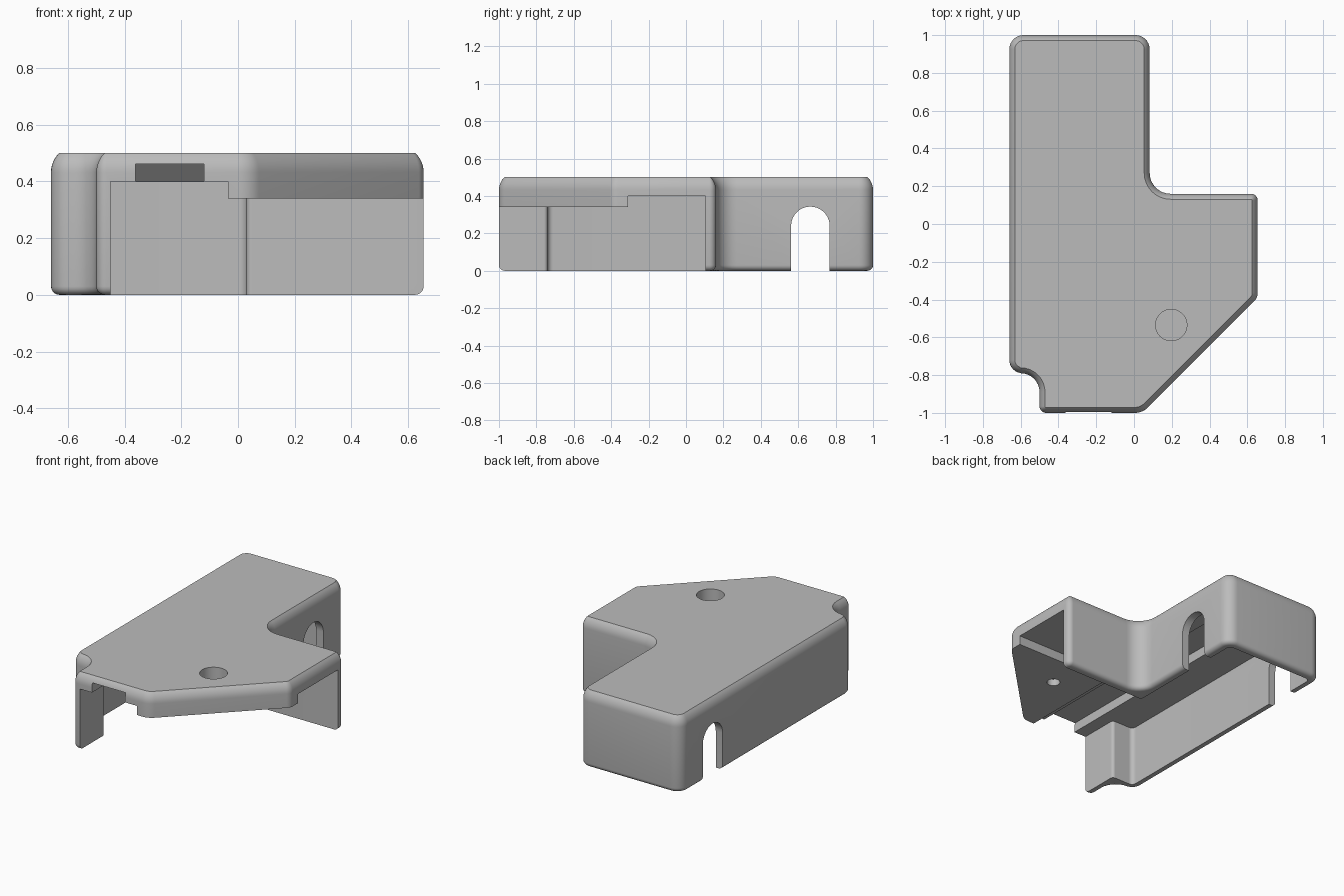
import bpy, bmesh, math
from mathutils import Vector

cube = bpy.data.objects.get("Cube")
if cube:
    bpy.data.objects.remove(cube)

grey = bpy.data.materials.new("plain grey")
grey.use_nodes = True
grey.diffuse_color = (0.5, 0.5, 0.5, 1)
grey.node_tree.nodes["Principled BSDF"].inputs["Base Color"].default_value = grey.diffuse_color


def rounded(corners, inset=0.0, steps=8):
    """Clockwise outline of (x, y, radius) corners, moved inward and rounded."""
    out = []
    n = len(corners)
    for i, (x, y, r) in enumerate(corners):
        p = Vector((x, y))
        a = (p - Vector(corners[i - 1][:2])).normalized()
        b = (Vector(corners[(i + 1) % n][:2]) - p).normalized()
        na, nb = Vector((a.y, -a.x)), Vector((b.y, -b.x))
        turn = a.x * b.y - a.y * b.x
        p = p + (na + nb) * inset / (1 + na.dot(nb))
        side = 1 if turn < 0 else -1
        r = max(r - side * inset, 0.004)
        centre = p + (na + nb) * side * r / (1 + na.dot(nb))
        start = -na * side
        angle = math.atan2(turn, a.dot(b))
        for k in range(steps + 1):
            t = angle * k / steps
            c, s = math.cos(t), math.sin(t)
            out.append(centre + r * Vector((start.x * c - start.y * s,
                                            start.x * s + start.y * c)))
    return out


def loft(name, rings):
    """Closed solid through rings that all have the same number of points."""
    bm = bmesh.new()
    loops = [[bm.verts.new(p) for p in ring] for ring in rings]
    n = len(loops[0])
    for low, high in zip(loops, loops[1:]):
        for i in range(n):
            j = (i + 1) % n
            bm.faces.new((low[i], low[j], high[j], high[i]))
    bm.faces.new(loops[0])
    bm.faces.new(loops[-1])
    bmesh.ops.recalc_face_normals(bm, faces=bm.faces)
    mesh = bpy.data.meshes.new(name)
    bm.to_mesh(mesh)
    bm.free()
    obj = bpy.data.objects.new(name, mesh)
    bpy.context.collection.objects.link(obj)
    mesh.materials.append(grey)
    return obj


def along_x(name, profile, x0, x1):
    return loft(name, [[(x, y, z) for y, z in profile] for x in (x0, x1)])


def disc(x, y, r, z0, z1, name):
    ring = [(x + r * math.cos(t * math.tau / 48), y + r * math.sin(t * math.tau / 48))
            for t in range(48)]
    return loft(name, [[(px, py, z) for px, py in ring] for z in (z0, z1)])


# Outer body: rounded outline with softened bottom edge and curved top edge
outline = [(-0.66, 1, 0.075), (0.083, 1, 0.075), (0.083, 0.16, 0.11),
           (0.655, 0.16, 0.035), (0.655, -0.39, 0.06), (0.045, -1, 0.1),
           (-0.5, -1, 0.035), (-0.5, -0.79, 0.1), (-0.66, -0.79, 0.07)]
layers = []
for k in range(6):
    t = math.radians(90 * k / 5)
    layers.append((0.03 * (1 - math.sin(t)), 0.03 * (1 - math.cos(t))))
for k in range(7):
    t = math.radians(46 * k / 6)
    layers.append((0.095 * (1 - math.cos(t)), 0.432 + 0.095 * math.sin(t)))
layers[-1] = (layers[-1][0], 0.5)
cover = loft("cover", [[(p.x, p.y, z) for p in rounded(outline, d)] for d, z in layers])

# Main cavity, running out through the front and right sides
cavity = [(-0.61, 0.95, 0.03), (0.03, 0.95, 0.03), (0.03, 0.105, 0.02),
          (0.8, 0.105, 0.01), (0.8, -0.31, 0.01), (-0.035, -0.31, 0.01),
          (-0.035, -1.1, 0.01), (-0.45, -1.1, 0.01), (-0.45, -0.74, 0.02),
          (-0.61, -0.74, 0.03)]
ring = rounded(cavity)
cutters = [loft("cavity", [[(p.x, p.y, z) for p in ring] for z in (-0.1, 0.4)])]

# Opening under the thick front corner
cutters.append(along_x("corner_opening",
                       [(-1.1, -0.1), (-0.3, -0.1), (-0.3, 0.34), (-1.1, 0.34)], -0.1, 0.8))

# Ceiling channel with a sloping back end
cutters.append(along_x("channel",
                       [(-1.1, 0.3), (0.9, 0.3), (0.94, 0.4), (0.88, 0.462), (-1.1, 0.462)],
                       -0.362, -0.12))

# Arched cable slots through both side walls
arch = [(0.665 + 0.103 * math.cos(math.pi * k / 20),
         0.24 + 0.103 * math.sin(math.pi * k / 20)) for k in range(21)]
cutters.append(along_x("cable_slots", [(0.562, -0.1), (0.768, -0.1)] + arch, -0.9, 0.3))

# Screw recess above and small pilot hole below
cutters.append(disc(0.197, -0.535, 0.083, 0.4, 0.6, "screw_recess"))
cutters.append(disc(0.197, -0.535, 0.04, 0.3, 0.385, "pilot_hole"))

bpy.ops.object.select_all(action="DESELECT")
bpy.context.view_layer.objects.active = cover
cover.select_set(True)
for cutter in cutters:
    cutter.hide_render = True
    cut = cover.modifiers.new(cutter.name, "BOOLEAN")
    cut.operation = "DIFFERENCE"
    cut.solver = "EXACT"
    cut.object = cutter
    bpy.ops.object.modifier_apply(modifier=cut.name)
    bpy.data.objects.remove(cutter)

bpy.ops.object.shade_smooth_by_angle(angle=math.radians(30))
